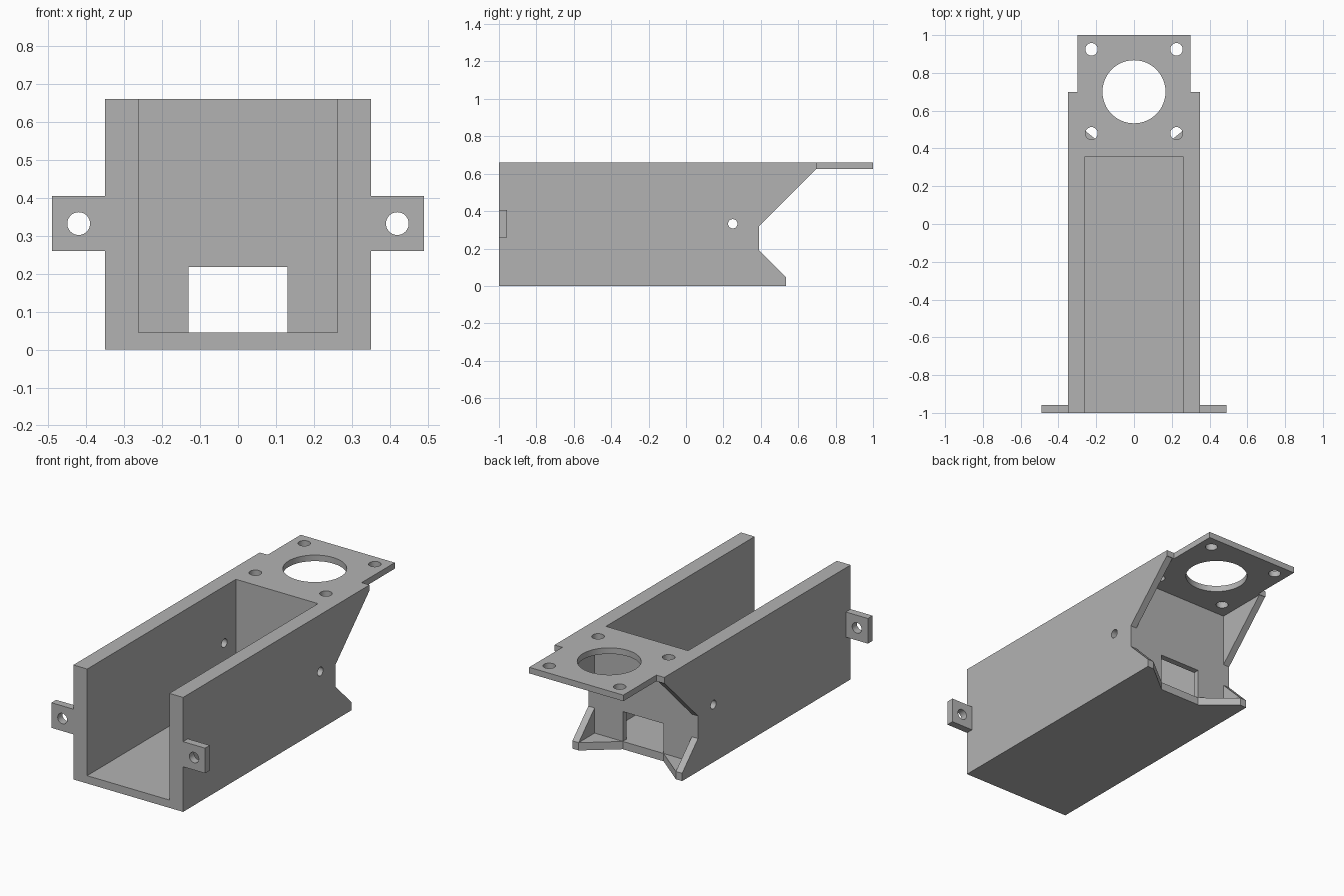
import bpy
import bmesh
import math
from mathutils import Vector

if "Cube" in bpy.data.objects:
    bpy.data.objects.remove(bpy.data.objects["Cube"], do_unlink=True)

grey = bpy.data.materials.new("plain grey")
grey.use_nodes = True
grey.diffuse_color = (0.45, 0.45, 0.45, 1)
grey.node_tree.nodes["Principled BSDF"].inputs["Base Color"].default_value = grey.diffuse_color


def prism(name, points, axis, low, high):
    """Extrude a flat outline along an axis; outline is (y,z), (x,z) or (x,y)."""
    def place(p, depth):
        co = list(p)
        co.insert("xyz".index(axis), depth)
        return Vector(co)

    bm = bmesh.new()
    face = bm.faces.new([bm.verts.new(place(p, low)) for p in points])
    ext = bmesh.ops.extrude_face_region(bm, geom=[face])
    verts = [v for v in ext["geom"] if isinstance(v, bmesh.types.BMVert)]
    bmesh.ops.translate(bm, verts=verts, vec=place((0, 0), high - low))
    bmesh.ops.recalc_face_normals(bm, faces=bm.faces)
    mesh = bpy.data.meshes.new(name)
    bm.to_mesh(mesh)
    bm.free()
    mesh.materials.append(grey)
    obj = bpy.data.objects.new(name, mesh)
    bpy.context.collection.objects.link(obj)
    return obj


def box(name, x, y, z):
    return prism(name, [(x[0], y[0]), (x[1], y[0]), (x[1], y[1]), (x[0], y[1])], "z", *z)


def rod(name, centre, radius, axis, low, high, sides=48):
    turn = [2 * math.pi * i / sides for i in range(sides)]
    outline = [(centre[0] + radius * math.cos(a), centre[1] + radius * math.sin(a)) for a in turn]
    return prism(name, outline, axis, low, high)


def cut(obj, cutter):
    cutter.hide_render = True
    mod = obj.modifiers.new("cut", "BOOLEAN")
    mod.operation = "DIFFERENCE"
    mod.solver = "EXACT"
    mod.object = cutter
    bpy.context.view_layer.objects.active = obj
    bpy.ops.object.modifier_apply(modifier=mod.name)
    bpy.data.objects.remove(cutter, do_unlink=True)


def finish(obj):
    bpy.ops.object.select_all(action="DESELECT")
    obj.select_set(True)
    bpy.context.view_layer.objects.active = obj
    bpy.ops.object.shade_smooth_by_angle(angle=math.radians(30))


# Channel body with its overhanging mounting plate, from the side profile
profile = [(-1, 0), (0.535, 0), (0.535, 0.045), (0.39, 0.19), (0.39, 0.32),
           (0.695, 0.625), (1, 0.625), (1, 0.66), (-1, 0.66)]
body = prism("channel_body", profile, "x", -0.35, 0.35)

# Open tray, and the hollow behind the back wall that leaves thin side fins
cut(body, box("tray_cutter", (-0.262, 0.262), (-1.1, 0.355), (0.045, 0.8)))
cut(body, box("rear_cutter", (-0.31, 0.31), (0.39, 0.8), (0.045, 0.625)))

# Flared notch in the floor and the window through the back wall
notch = [(-0.13, 0.39), (0.13, 0.39), (0.31, 0.535), (0.31, 0.6), (-0.31, 0.6), (-0.31, 0.535)]
cut(body, prism("notch_cutter", notch, "z", -0.1, 0.1))
cut(body, box("window_cutter", (-0.13, 0.13), (0.3, 0.45), (0.045, 0.217)))

# Narrower end of the mounting plate
for side in (-1, 1):
    cut(body, box("shoulder_cutter", sorted((side * 0.3, side * 0.5)), (0.698, 1.1), (0.5, 0.8)))

# Large plate opening, screw holes and the cross hole through the walls
cut(body, rod("opening_cutter", (0, 0.7), 0.167, "z", 0.5, 0.8, 64))
for x in (-0.225, 0.225):
    for y in (0.48, 0.925):
        cut(body, rod("screw_cutter", (x, y), 0.033, "z", 0.5, 0.8))
cut(body, rod("cross_hole_cutter", (0.25, 0.332), 0.025, "x", -0.5, 0.5))
finish(body)

# Drilled mounting tabs at the front
for side, label in ((1, "left"), (-1, "right")):
    tab = box(label + "_mounting_tab", sorted((side * 0.35, side * 0.49)), (-1, -0.957), (0.26, 0.405))
    cut(tab, rod("tab_hole_cutter", (side * 0.42, 0.332), 0.03, "y", -1.1, -0.9))
    finish(tab)
